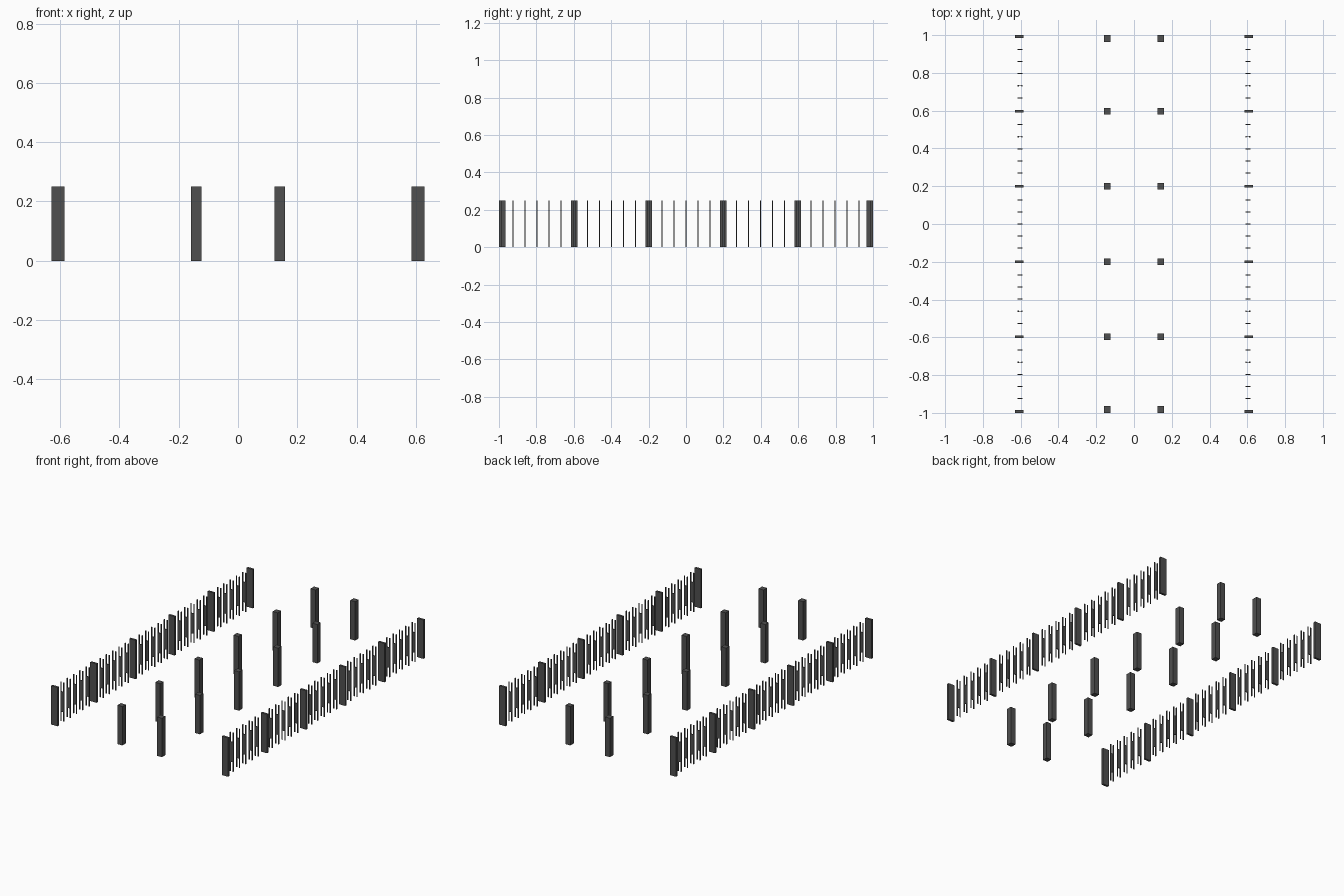
import bpy, bmesh
from mathutils import Matrix, Vector

if "Cube" in bpy.data.objects:
    bpy.data.objects.remove(bpy.data.objects["Cube"])

H = 0.25


def build(name, boxes):
    """One object made of boxes given as (centre, size)."""
    bm = bmesh.new()
    for c, s in boxes:
        m = Matrix.Translation(Vector(c)) @ Matrix.Diagonal((*s, 1))
        bmesh.ops.create_cube(bm, size=1, matrix=m)
    me = bpy.data.meshes.new(name)
    bm.to_mesh(me)
    bm.free()
    ob = bpy.data.objects.new(name, me)
    bpy.context.collection.objects.link(ob)
    mat = bpy.data.materials.get("dark_grey") or bpy.data.materials.new("dark_grey")
    mat.diffuse_color = (0.08, 0.08, 0.08, 1)
    mat.use_nodes = True
    mat.node_tree.nodes["Principled BSDF"].inputs["Base Color"].default_value = mat.diffuse_color
    me.materials.append(mat)
    return ob


for side, s in (("left", -1), ("right", 1)):
    # inner row of square columns
    build(side + "_columns", [
        ((s * 0.141, y, H / 2), (0.035, 0.035, H))
        for y in (-0.982, -0.597, -0.199, 0.199, 0.597, 0.982)])

    # main posts of the outer railing
    build(side + "_rail_posts", [
        ((s * 0.607, y, H / 2), (0.044, 0.014, H))
        for y in (-0.993, -0.597, -0.199, 0.199, 0.597, 0.993)])

    # slim balusters: two uprights joined by a plate at mid height
    parts = []
    for bay in range(-2, 3):
        for k in range(-2, 3):
            y = bay * 0.398 + k * 0.064
            for x in (0.592, 0.613):
                parts.append(((s * x, y, H / 2), (0.006, 0.006, H)))
            parts.append(((s * 0.6025, y, H / 2), (0.015, 0.005, 0.13)))
    build(side + "_balusters", parts)
